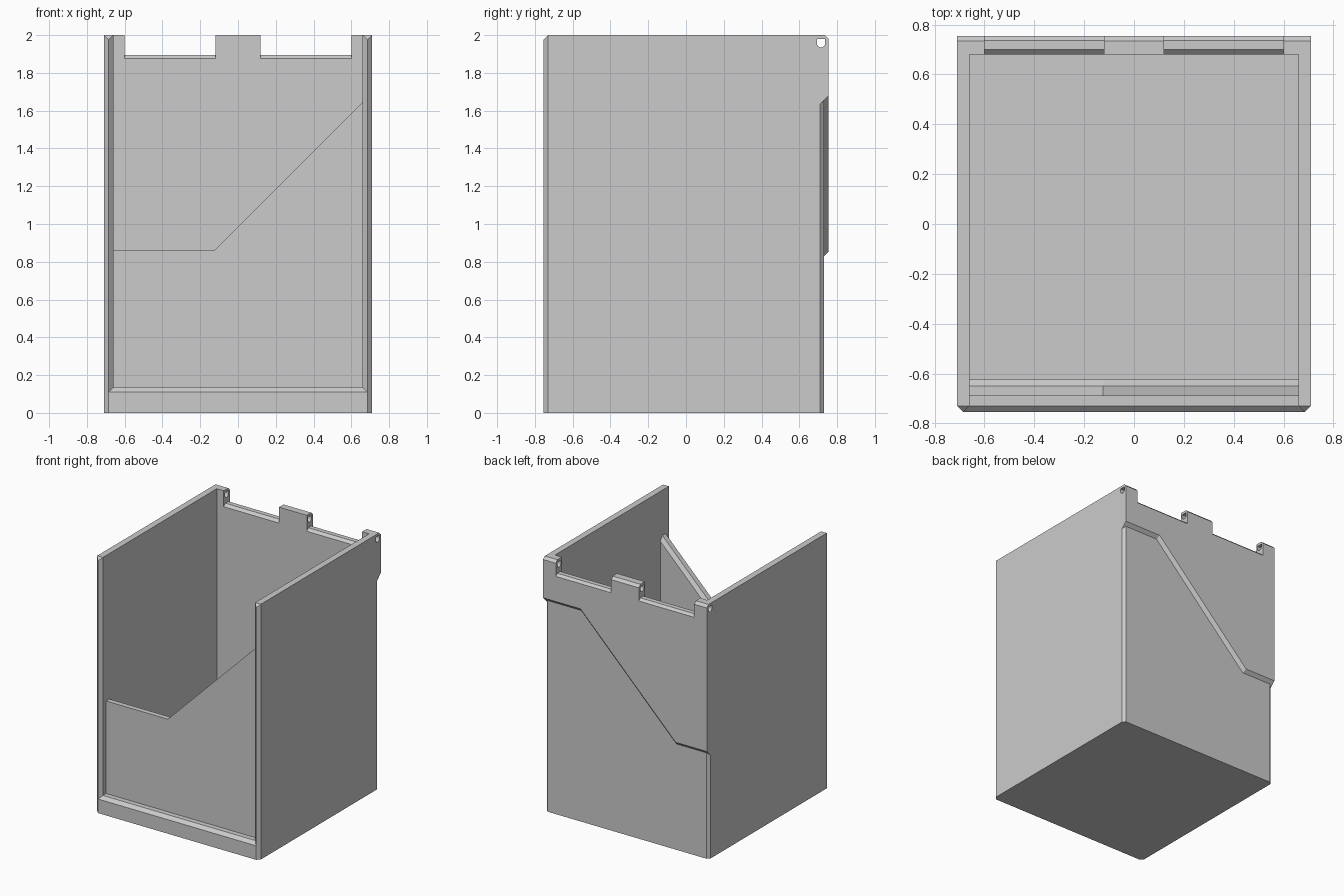
import bpy, bmesh, math

cube = bpy.data.objects.get("Cube")
if cube:
    bpy.data.objects.remove(cube, do_unlink=True)

GREY = (0.6, 0.6, 0.6, 1.0)
grey = bpy.data.materials.new("plain grey")
grey.use_nodes = True
grey.diffuse_color = GREY
for node in grey.node_tree.nodes:
    if node.type == 'BSDF_PRINCIPLED':
        node.inputs["Base Color"].default_value = GREY


def loft(name, loops, tip=None):
    """Skin a stack of matching loops and cap both ends; tip = plane that cuts a corner off."""
    bm = bmesh.new()
    rings = [[bm.verts.new(p) for p in loop] for loop in loops]
    n = len(rings[0])
    for a, b in zip(rings, rings[1:]):
        for i in range(n):
            j = (i + 1) % n
            bm.faces.new((a[i], a[j], b[j], b[i]))
    bm.faces.new(rings[0])
    bm.faces.new(rings[-1])
    if tip:
        bmesh.ops.bisect_plane(bm, geom=bm.verts[:] + bm.edges[:] + bm.faces[:], dist=1e-4,
                               plane_co=tip[0], plane_no=tip[1], clear_outer=True)
        bmesh.ops.holes_fill(bm, edges=[e for e in bm.edges if e.is_boundary])
    bmesh.ops.recalc_face_normals(bm, faces=bm.faces[:])
    mesh = bpy.data.meshes.new(name)
    bm.to_mesh(mesh)
    bm.free()
    mesh.materials.append(grey)
    obj = bpy.data.objects.new(name, mesh)
    bpy.context.collection.objects.link(obj)
    return obj


def bar(name, profile, x0, x1):
    """Extrude a (y, z) profile along x."""
    return loft(name, [[(x, y, z) for y, z in profile] for x in (x0, x1)])


W, T, TOP = 0.71, 0.05, 2.0       # half width, wall thickness, height
IN, C = W - T, 0.025              # inner half width, chamfer
FRONT, BACK = -0.755, 0.755

# Floor and front sill
bar("floor", [(-0.73, 0), (0.73, 0), (0.73, 0.06), (-0.73, 0.06)], -IN, IN)
bar("front_sill", [(FRONT, 0), (FRONT, 0.11), (FRONT + C, 0.11 + C),
                   (-0.65, 0.11 + C), (-0.65, 0)], -IN - C, IN + C)

# Side walls with pointed front edges and chamfered back corners
drilled = []
for side, label in ((1, "left"), (-1, "right")):
    plan = [(IN, FRONT + C), (W - C, FRONT), (W, FRONT + C),
            (W, 0.71), (W - 0.02, 0.73), (IN, 0.73)]
    drilled.append(loft(label + "_wall",
                        [[(side * x, y, z) for x, y in plan] for z in (0, TOP)],
                        tip=((0, FRONT + C, TOP), (0, -1, 1))))


# Front panel: low on one side, rising at 45 degrees, inner rim chamfered
def panel_loop(y, drop):
    bend = -0.125 + drop * math.tan(math.pi / 8)
    low = 0.86 - drop
    return [(-IN, y, 0.01), (IN, y, 0.01), (IN, y, low + IN - bend),
            (bend, y, low), (-IN, y, low)]


loft("front_panel", [panel_loop(-0.69, 0), panel_loop(-0.65, 0), panel_loop(-0.65 + C, C)])

# Back wall
bar("back_wall", [(0.68, 0), (0.73, 0), (0.73, 1.86), (0.68, 1.86)], -IN, IN)


# Raised back slab with a stepped, undercut lower edge
def slab_loop(y):
    d = y - 0.71
    shift = d * math.tan(math.pi / 8)
    low, high = 0.81 + d, 1.635 + d
    return [(-W, y, 1.86), (-W, y, low), (-0.42 - shift, y, low),
            (0.405 - shift, y, high), (W, y, high), (W, y, 1.86)]


loft("back_slab", [slab_loop(0.71), slab_loop(BACK)])

# Chamfered rim between the hinge tabs
bar("back_rim", [(0.68, 1.86), (BACK, 1.86), (BACK, 1.877), (0.737, 1.895),
                 (0.70, 1.895), (0.68, 1.875)], -W, W)

# Hinge tabs
for label, x0, x1 in (("right", -W, -0.6), ("middle", -0.12, 0.12), ("left", 0.6, W)):
    drilled.append(bar(label + "_hinge_tab",
                       [(0.68, 1.86), (BACK, 1.86), (BACK, TOP - 0.02),
                        (BACK - 0.02, TOP), (0.68, TOP)], x0, x1))

# Hinge pin hole: flat top, round bottom
r = 0.022
arc = [(0.715 + r * math.cos(a), 1.957 + r * math.sin(a))
       for a in (math.pi + math.pi * i / 8 for i in range(9))]
cutter = bar("pin_hole_cutter", arc + [(0.715 + r, 1.98), (0.715 - r, 1.98)], -1, 1)
cutter.hide_render = True
for obj in drilled:
    mod = obj.modifiers.new("pin_hole", 'BOOLEAN')
    mod.operation = 'DIFFERENCE'
    mod.solver = 'EXACT'
    mod.object = cutter
    bpy.context.view_layer.objects.active = obj
    bpy.ops.object.modifier_apply(modifier=mod.name)
bpy.data.objects.remove(cutter, do_unlink=True)
